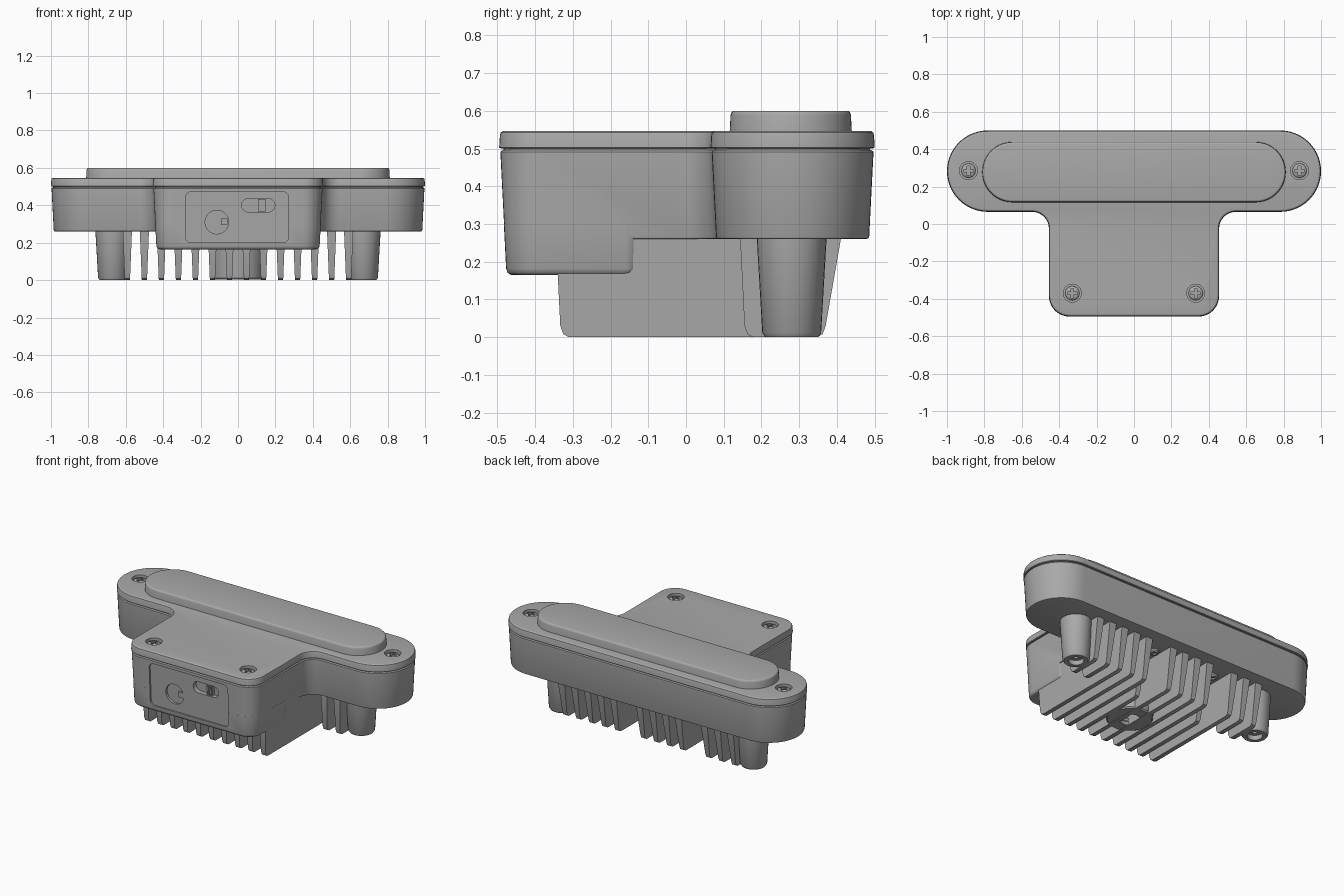
import bpy, bmesh
from math import sin, cos, pi, radians

cube = bpy.data.objects.get("Cube")
if cube:
    bpy.data.objects.remove(cube, do_unlink=True)

grey = bpy.data.materials.new("satin_grey")
grey.use_nodes = True
COLOR = (0.4, 0.4, 0.4, 1)
grey.diffuse_color = COLOR
grey.node_tree.nodes["Principled BSDF"].inputs["Base Color"].default_value = COLOR


def arc(cx, cy, r, a0, a1, n=10):
    steps = [radians(a0 + (a1 - a0) * i / n) for i in range(n + 1)]
    return [(cx + r * cos(a), cy + r * sin(a)) for a in steps]


def circle(cx, cy, r, n=32):
    return arc(cx, cy, r, 0, 360, n)[:-1]


def rounded_rect(x0, x1, y0, y1, front_r, back_r=None):
    b = back_r or front_r
    return (arc(x0 + front_r, y0 + front_r, front_r, 180, 270)
            + arc(x1 - front_r, y0 + front_r, front_r, 270, 360)
            + arc(x1 - b, y1 - b, b, 0, 90) + arc(x0 + b, y1 - b, b, 90, 180))


def tee(d):
    """Housing outline, moved inward by d."""
    r, cy, cx = 0.2175 - d, 0.2825, 0.7825
    w, f = 0.455 - d, 0.09 + d
    right = (arc(0.345, -0.385, 0.11 - d, 270, 360)
             + arc(w + f, cy - r - f, f, 180, 90)
             + arc(cx, cy, r, -90, 90, 28))
    return right + [(-x, y) for x, y in reversed(right)]


def make(name, bm):
    bmesh.ops.recalc_face_normals(bm, faces=bm.faces)
    mesh = bpy.data.meshes.new(name)
    bm.to_mesh(mesh)
    bm.free()
    mesh.materials.append(grey)
    ob = bpy.data.objects.new(name, mesh)
    bpy.context.collection.objects.link(ob)
    return ob


def loft(name, loops, place=lambda x, y, z: (x, y, z)):
    """Skin a list of (outline, height) loops and cap both ends."""
    bm = bmesh.new()
    rings = [[bm.verts.new(place(x, y, z)) for x, y in pts] for pts, z in loops]
    n = len(rings[0])
    for a, b in zip(rings, rings[1:]):
        for i in range(n):
            j = (i + 1) % n
            bm.faces.new((a[i], a[j], b[j], b[i]))
    bm.faces.new(rings[0])
    bm.faces.new(rings[-1])
    return make(name, bm)


def turned(name, x, y, profile):
    return loft(name, [(circle(x, y, r), z) for r, z in profile])


def box(name, x0, x1, y0, y1, z0, z1):
    pts = [(x0, y0), (x1, y0), (x1, y1), (x0, y1)]
    return loft(name, [(pts, z0), (pts, z1)])


def boolean(ob, tool, op="DIFFERENCE"):
    mod = ob.modifiers.new("cut", "BOOLEAN")
    mod.operation, mod.solver, mod.object = op, "EXACT", tool
    bpy.context.view_layer.objects.active = ob
    bpy.ops.object.modifier_apply(modifier=mod.name)
    bpy.data.objects.remove(tool, do_unlink=True)


def draft(z):
    return 0.003 + 0.051 * (0.495 - z)


def on_front(x, z, depth):
    """Map a front drawing onto the sloped front face."""
    return (x, -0.495 + draft(z) + depth, z)


# Housing: T-shaped shell plus the deeper front pod
housing = loft("housing", [(tee(draft(z) + e), z) for z, e in
               ((0.496, 0.006), (0.491, 0), (0.268, 0), (0.262, 0.002), (0.26, 0.008))])


def pod_outline(z, e):
    d = draft(z) + e
    return rounded_rect(-0.455 + d, 0.455 - d, -0.495 + d, -0.125 - e, 0.11 - d, 0.035)


pod = loft("pod", [(pod_outline(z, e), z) for z, e in
           ((0.3, -0.0005), (0.182, -0.0005), (0.171, 0.003), (0.166, 0.009), (0.165, 0.016))])
boolean(housing, pod, "UNION")

# Front recess, round socket and switch slot
for outline, depth in ((rounded_rect(-0.28, 0.27, 0.2, 0.472, 0.03), 0.01),
                       (circle(-0.113, 0.31, 0.063), 0.025),
                       (rounded_rect(0.02, 0.197, 0.364, 0.436, 0.0355), 0.04)):
    boolean(housing, loft("cutter", [(outline, -0.1), (outline, depth)], on_front))
tab = [(-0.09, 0.295), (-0.055, 0.295), (-0.055, 0.33), (-0.09, 0.33)]
loft("socket_key", [(tab, 0.03), (tab, 0.014)], on_front)
for i in range(3):
    x = 0.112 + i * 0.012
    rib = [(x, 0.366), (x + 0.008, 0.366), (x + 0.008, 0.434), (x, 0.434)]
    loft("switch_rib", [(rib, 0.045), (rib, 0.014)], on_front)
knob = [(0.108, 0.366), (0.148, 0.366), (0.148, 0.434), (0.108, 0.434)]
loft("switch_knob", [(knob, 0.045), (knob, 0.02)], on_front)

# Lid with a thin seam below it
loft("seam_core", [(tee(0.012), 0.48), (tee(0.012), 0.51)])
lid = loft("lid", [(tee(d), z) for z, d in
           ((0.5, 0.004), (0.503, 0), (0.535, 0.002), (0.542, 0.004), (0.546, 0.009), (0.547, 0.014))])

# Screws with cross recesses
for x, y in ((-0.885, 0.285), (0.885, 0.285), (-0.33, -0.37), (0.33, -0.37)):
    boolean(lid, turned("cutter", x, y, ((0.048, 0.524), (0.048, 0.6))))
    head = turned("screw_head", x, y, ((0.038, 0.515), (0.038, 0.533), (0.033, 0.538), (0.024, 0.541)))
    for a, b in ((0.026, 0.007), (0.007, 0.026)):
        boolean(head, box("cutter", x - a, x + a, y - b, y + b, 0.528, 0.56))


# Raised long top panel
def panel_outline(d):
    r = 0.1625 - d
    return arc(0.65, 0.2775, r, -90, 90, 28) + arc(-0.65, 0.2775, r, 90, 270, 28)


loft("top_panel", [(panel_outline(d), z) for z, d in
     ((0.53, 0), (0.588, 0.003), (0.595, 0.005), (0.599, 0.009), (0.6, 0.014))])


# Cooling fins: side profile with rounded lower corners, thinner at the foot
def fin(x, front, back):
    bm = bmesh.new()
    profile = [(front, 0.27), (front + 0.012, 0.03), (front + 0.02, 0.008), (front + 0.035, 0),
               (back - 0.065, 0), (back - 0.05, 0.008), (back - 0.042, 0.03), (back, 0.27)]
    sides = []
    for s in (-1, 1):
        sides.append([bm.verts.new((x + s * (0.014 + 0.04 * z), y, z)) for y, z in profile])
        bm.faces.new(sides[-1])
    a, b = sides
    for i in range(len(a)):
        j = (i + 1) % len(a)
        bm.faces.new((a[i], a[j], b[j], b[i]))
    make("cooling_fin", bm)


PITCH = 0.091
for k in range(-7, 7):
    x = (k + 0.5) * PITCH
    trimmed = k in (-4, 1)
    fin(x, -0.345 if abs(x) < 0.45 else 0.143, 0.24 if trimmed else 0.412)
for x in (0.11, -0.33):
    turned("small_screw", x, 0.31, ((0.03, 0.265), (0.03, 0.25), (0.024, 0.243), (0.012, 0.243), (0.012, 0.252)))

# Mounting bosses and the threaded centre boss
for x in (-0.67, 0.67):
    turned("mounting_boss", x, 0.28, ((0.093, 0.27), (0.078, 0.012), (0.07, 0), (0.045, 0), (0.045, 0.03),
                                      (0.02, 0.03), (0.02, 0.04)))
thread = [(0.052 if i % 2 else 0.06, 0.008 + i * 0.01) for i in range(10)]
turned("centre_boss", 0, -0.04, [(0.155, 0.27), (0.135, 0.01), (0.128, 0.002), (0.062, 0.002)] + thread)

# Smooth rounded faces, keep edges sharp
bpy.ops.object.select_all(action="DESELECT")
for ob in bpy.context.scene.objects:
    if ob.type == "MESH":
        ob.select_set(True)
        bpy.context.view_layer.objects.active = ob
bpy.ops.object.shade_smooth_by_angle(angle=radians(35))
